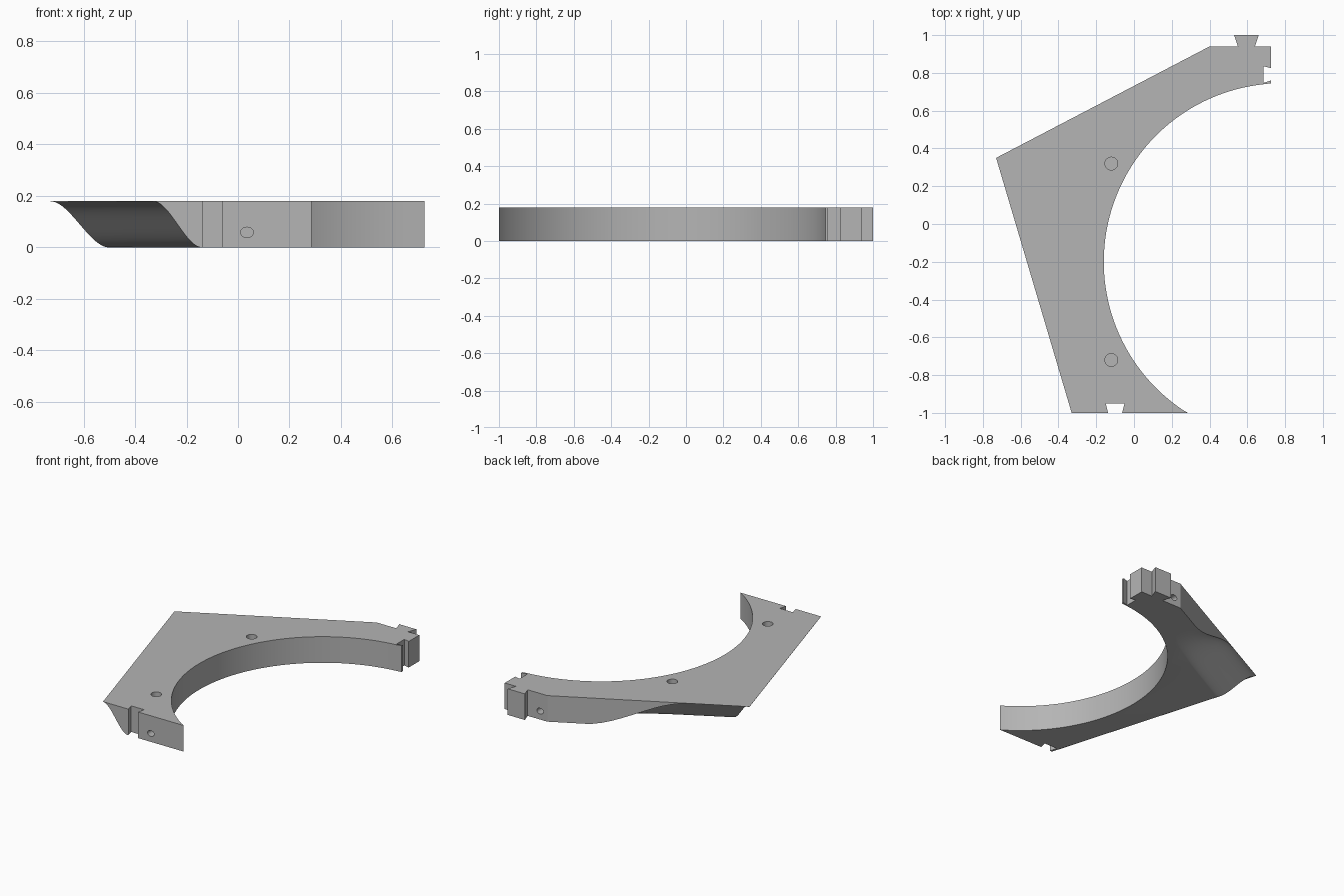
import bpy, bmesh, math
from mathutils import Vector

if "Cube" in bpy.data.objects:
    bpy.data.objects.remove(bpy.data.objects["Cube"], do_unlink=True)

HEIGHT = 0.18
grey = bpy.data.materials.new("plain grey")
grey.use_nodes = True
grey.diffuse_color = (0.46, 0.46, 0.46, 1)
grey.node_tree.nodes["Principled BSDF"].inputs["Base Color"].default_value = (0.46, 0.46, 0.46, 1)


def to_object(bm, name):
    bmesh.ops.recalc_face_normals(bm, faces=bm.faces)
    mesh = bpy.data.meshes.new(name)
    bm.to_mesh(mesh)
    bm.free()
    mesh.materials.append(grey)
    obj = bpy.data.objects.new(name, mesh)
    bpy.context.collection.objects.link(obj)
    return obj


# Plate outline: inner arc, then end tongue, socket and outer sides
centre, radius = Vector((0.785, -0.2)), 0.945
start, end = math.radians(238), math.radians(93.6)
outline = [(0.285, -1)]
for i in range(1, 64):
    a = start + (end - start) * i / 64
    outline.append((centre.x + radius * math.cos(a), centre.y + radius * math.sin(a)))
outline += [(0.725, 0.745), (0.725, 0.76), (0.685, 0.747), (0.685, 0.835), (0.725, 0.825),
            (0.725, 0.94), (0.64, 0.94), (0.66, 1), (0.53, 1), (0.55, 0.94), (0.4, 0.94),
            (-0.73, 0.35), (-0.33, -1),
            (-0.137, -1), (-0.15, -0.95), (-0.05, -0.95), (-0.063, -1)]
bm = bmesh.new()
base = bm.faces.new([bm.verts.new((x, y, 0)) for x, y in outline])
top = bmesh.ops.extrude_face_region(bm, geom=[base])
bmesh.ops.translate(bm, vec=(0, 0, HEIGHT),
                    verts=[v for v in top["geom"] if isinstance(v, bmesh.types.BMVert)])
body = to_object(bm, "quarter_frame")


def smooth(u):
    return u * u * (3 - 2 * u)


# Undercut: S-shaped section swept up the left side, fading out along the back
corner, corner_low = Vector((-0.73, 0.35)), Vector((-0.5, 0.21))
back, back_low = Vector((0.4, 0.94)), Vector((0.42, 0.71))
stations = [(Vector((-0.3, -1.1)), Vector((-0.11, -1.1)), 1), (corner, corner_low, 1)]
for i in range(13):
    t = 0.3 + 0.52 * i / 12
    stations.append((corner.lerp(back, t), corner_low.lerp(back_low, t), 1 - smooth(i / 12)))

bm = bmesh.new()
rings = []
for outer, inner, fade in stations:
    section = [(-0.4, -0.1), (-0.4, HEIGHT * fade - 0.001)]
    for i in range(21):
        section.append((i / 20, HEIGHT * fade * (1 - smooth(i / 20)) - 0.001))
    section.append((1, -0.1))
    rings.append([bm.verts.new((*outer.lerp(inner, u), z)) for u, z in section])
for a, b in zip(rings, rings[1:]):
    for i in range(len(a)):
        j = (i + 1) % len(a)
        bm.faces.new((a[i], a[j], b[j], b[i]))
bm.faces.new(rings[0])
bm.faces.new(rings[-1])
cutters = [to_object(bm, "undercut_cutter")]


# Blind holes: two from the top, one in each joining end
def hole(name, location, size, depth, sideways):
    bpy.ops.mesh.primitive_cylinder_add(vertices=24, radius=1, depth=depth, location=location)
    obj = bpy.context.object
    obj.name = name
    obj.scale = (size[0], size[1], 1)
    if sideways:
        obj.rotation_euler.x = math.pi / 2
    obj.data.materials.append(grey)
    cutters.append(obj)


for y in (0.32, -0.72):
    hole("top_hole_cutter", (-0.12, y, HEIGHT), (0.034, 0.034), 0.16, False)
for x, y in ((0.035, -1), (0.455, 0.94)):
    hole("end_hole_cutter", (x, y, 0.058), (0.025, 0.02), 0.2, True)

bpy.context.view_layer.objects.active = body
for cutter in cutters:
    cutter.hide_render = True
    cut = body.modifiers.new(cutter.name, "BOOLEAN")
    cut.operation = "DIFFERENCE"
    cut.solver = "EXACT"
    cut.object = cutter
    bpy.ops.object.modifier_apply(modifier=cut.name)
for cutter in cutters:
    bpy.data.objects.remove(cutter, do_unlink=True)

bpy.ops.object.select_all(action="DESELECT")
body.select_set(True)
bpy.context.view_layer.objects.active = body
bpy.ops.object.shade_smooth_by_angle(angle=math.radians(20))
